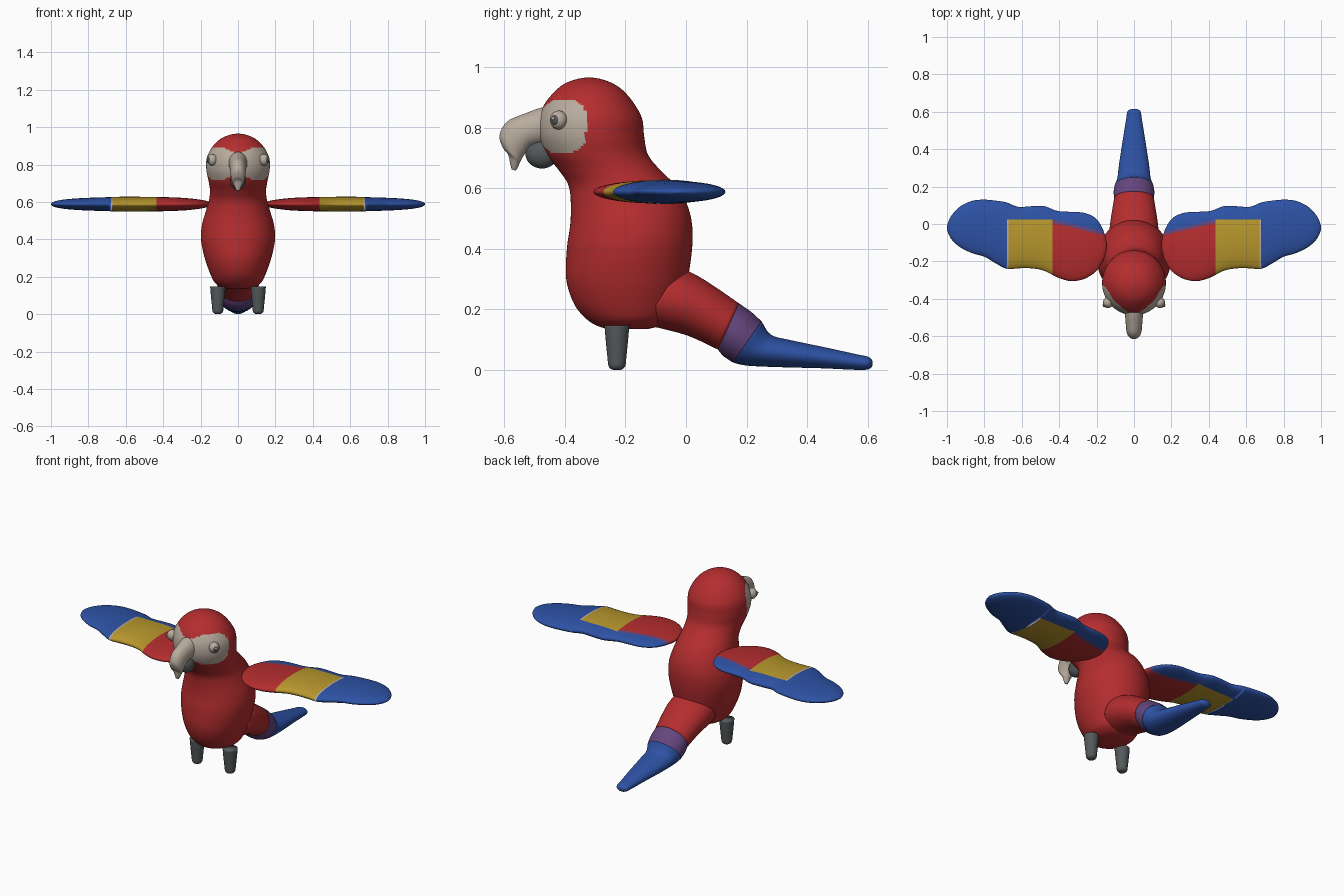
import bpy, bmesh
from math import sin, cos, pi
from mathutils import Vector

if "Cube" in bpy.data.objects:
    bpy.data.objects.remove(bpy.data.objects["Cube"])


def material(name, rgb):
    m = bpy.data.materials.new(name)
    m.use_nodes = True
    m.diffuse_color = (*rgb, 1)
    m.node_tree.nodes["Principled BSDF"].inputs["Base Color"].default_value = (*rgb, 1)
    return m


RED = material("red feathers", (0.46, 0.026, 0.028))
BLUE = material("blue feathers", (0.026, 0.084, 0.376))
YELLOW = material("yellow feathers", (0.48, 0.31, 0.026))
BEIGE = material("beige skin", (0.48, 0.41, 0.34))
GREY = material("dark grey", (0.09, 0.1, 0.105))
PURPLE = material("purple feathers", (0.127, 0.06, 0.205))


def smooth_path(stations, sub):
    """Catmull-Rom interpolation of the station tuples."""
    out = []
    last = len(stations) - 1
    for i in range(last):
        p = [stations[max(0, min(last, i + k))] for k in (-1, 0, 1, 2)]
        for j in range(sub):
            t = j / sub
            out.append([b + 0.5 * t * (c - a + t * (2 * a - 5 * b + 4 * c - d
                        + t * (3 * (b - c) + d - a))) for a, b, c, d in zip(*p)])
    out.append(list(stations[-1]))
    return out


def loft(name, stations, point, mats, paint=None, cuts=(), sub=6, segs=48):
    """Skin closed rings; point(station, angle) gives each vertex."""
    bm = bmesh.new()
    rings = [[bm.verts.new(point(s, 2 * pi * k / segs)) for k in range(segs)]
             for s in smooth_path(stations, sub)]
    for a, b in zip(rings, rings[1:]):
        for k in range(segs):
            n = (k + 1) % segs
            bm.faces.new((a[k], a[n], b[n], b[k]))
    bm.faces.new(rings[0])
    bm.faces.new(rings[-1])
    bmesh.ops.recalc_face_normals(bm, faces=bm.faces)
    for co, no in cuts:
        bmesh.ops.bisect_plane(bm, geom=bm.verts[:] + bm.edges[:] + bm.faces[:],
                               plane_co=co, plane_no=no)
    return finish(name, bm, mats, paint)


def ball(name, center, radii, mat):
    bm = bmesh.new()
    bmesh.ops.create_uvsphere(bm, u_segments=24, v_segments=16, radius=1)
    bmesh.ops.scale(bm, vec=radii, verts=bm.verts)
    bmesh.ops.translate(bm, vec=center, verts=bm.verts)
    return finish(name, bm, [mat])


def finish(name, bm, mats, paint=None):
    for f in bm.faces:
        f.smooth = True
        if paint:
            f.material_index = paint(f.calc_center_median())
    me = bpy.data.meshes.new(name)
    bm.to_mesh(me)
    bm.free()
    for m in mats:
        me.materials.append(m)
    ob = bpy.data.objects.new(name, me)
    bpy.context.collection.objects.link(ob)
    return ob


# Body and head: height, front y, back y, half width
body = [(.135, -.25, -.13, .05), (.145, -.29, -.09, .09), (.17, -.33, -.05, .125),
        (.22, -.37, -.02, .15), (.3, -.395, .005, .178), (.4, -.393, .02, .198),
        (.48, -.382, .02, .192), (.55, -.38, .002, .172), (.61, -.388, -.035, .155),
        (.66, -.42, -.085, .15), (.71, -.46, -.125, .157), (.77, -.485, -.138, .169),
        (.83, -.485, -.145, .168), (.88, -.465, -.172, .147), (.92, -.432, -.205, .115),
        (.945, -.4, -.24, .08), (.96, -.36, -.28, .04), (.965, -.33, -.31, .01)]


def upright_ring(s, a):
    z, front, back, w = s
    return (w * cos(a), (front + back) / 2 + (back - front) / 2 * sin(a), z)


def face_patch(c):
    dz = abs(c.z - .805)
    dy = max(0, c.y + .43) / .1
    brow = .05 + .037 * min(1, abs(c.x) / .08)
    return int(c.y < -.33 and dz < brow and dy ** 4 + (dz / .087) ** 4 < 1)


loft("body", body, upright_ring, [RED, BEIGE], face_patch, sub=8, segs=96)


# Tail and beak: top point y z, bottom point y z, half width
def slanted_ring(s, a):
    yt, zt, yb, zb, w = s
    return (w * cos(a), (yt + yb) / 2 + (yt - yb) / 2 * sin(a),
            (zt + zb) / 2 + (zt - zb) / 2 * sin(a))


tail_base = [(-.02, .34, -.14, .15, .13), (.04, .31, -.08, .137, .13),
             (.1, .272, .01, .112, .12), (.175, .22, .105, .068, .106)]
tail_band = [tail_base[-1], (.215, .192, .125, .045, .109), (.25, .16, .155, .025, .104)]
tail_tip = [tail_band[-1], (.28, .117, .2, .015, .09), (.34, .1, .3, .01, .08),
            (.45, .077, .45, .006, .06), (.56, .053, .56, .001, .042),
            (.598, .045, .598, .002, .036), (.612, .036, .612, .01, .022),
            (.616, .026, .616, .02, .006)]
loft("tail_base", tail_base, slanted_ring, [RED])
loft("tail_band", tail_band, slanted_ring, [PURPLE])
loft("tail_tip", tail_tip, slanted_ring, [BLUE])

upper_beak = [(-.43, .875, -.43, .74, .06), (-.48, .865, -.47, .745, .05),
              (-.53, .847, -.515, .735, .045), (-.59, .82, -.53, .715, .042),
              (-.615, .775, -.54, .7, .038), (-.605, .735, -.545, .69, .033),
              (-.587, .712, -.55, .68, .024), (-.58, .68, -.555, .668, .015),
              (-.575, .662, -.562, .658, .008)]
loft("upper_beak", upper_beak, slanted_ring, [BEIGE])
ball("lower_beak", (0, -.475, .715), (.04, .055, .05), GREY)

# Wing: distance out, front y, back y, half thickness
wing = [(.147, -.13, -.1, .006), (.155, -.17, -.06, .012), (.175, -.215, -.01, .019),
        (.21, -.26, .035, .025), (.27, -.295, .06, .032), (.34, -.305, .065, .036),
        (.41, -.285, .07, .038), (.48, -.25, .095, .039), (.55, -.237, .095, .04),
        (.62, -.237, .092, .04), (.68, -.24, .115, .038), (.74, -.21, .125, .036),
        (.8, -.175, .13, .034), (.86, -.158, .125, .031), (.92, -.13, .1, .026),
        (.96, -.1, .065, .02), (.985, -.068, .03, .013), (1.0, -.03, -.01, .004)]
leg = [(.0, .008), (.004, .02), (.015, .028), (.04, .031), (.1, .037), (.147, .041)]

for s, side in ((1, "left"), (-1, "right")):
    def wing_ring(p, a):
        x, front, back, t = p
        return (s * x, (front + back) / 2 + (back - front) / 2 * cos(a), .588 + t * sin(a))

    def wing_paint(c):
        x = abs(c.x)
        edge = c.y - .005 - .24 * (x - .43)
        if x > .68:
            return 1
        if x > .435:
            return 1 if c.y > .025 else 3 if x > .67 else 2
        return 0 if edge < 0 else 4 if edge < .018 else 1

    cuts = [((s * x, 0, 0), (1, 0, 0)) for x in (.435, .67, .68)]
    cuts += [((0, .025, 0), (0, 1, 0))]
    cuts += [((s * .43, y, 0), (-s * .24, 1, 0)) for y in (.005, .023)]
    loft(side + "_wing", wing, wing_ring, [RED, BLUE, YELLOW, BEIGE, PURPLE],
         wing_paint, cuts)

    # Legs
    loft(side + "_leg", leg, lambda p, a: (s * .108 + p[1] * cos(a),
         -.228 + p[1] * sin(a), p[0]), [GREY], segs=32)

    # Eyes
    eye = Vector((s * .138, -.42, .825))
    out = Vector((s * .8, -.6, 0))
    ball(side + "_eye", eye, (.028, .029, .031), BEIGE)
    ball(side + "_pupil", eye + out * .014, (.018, .018, .02), GREY)
    ball(side + "_eye_glint", eye + out * .029 + Vector((0, 0, .005)),
         (.006, .006, .006), BEIGE)
